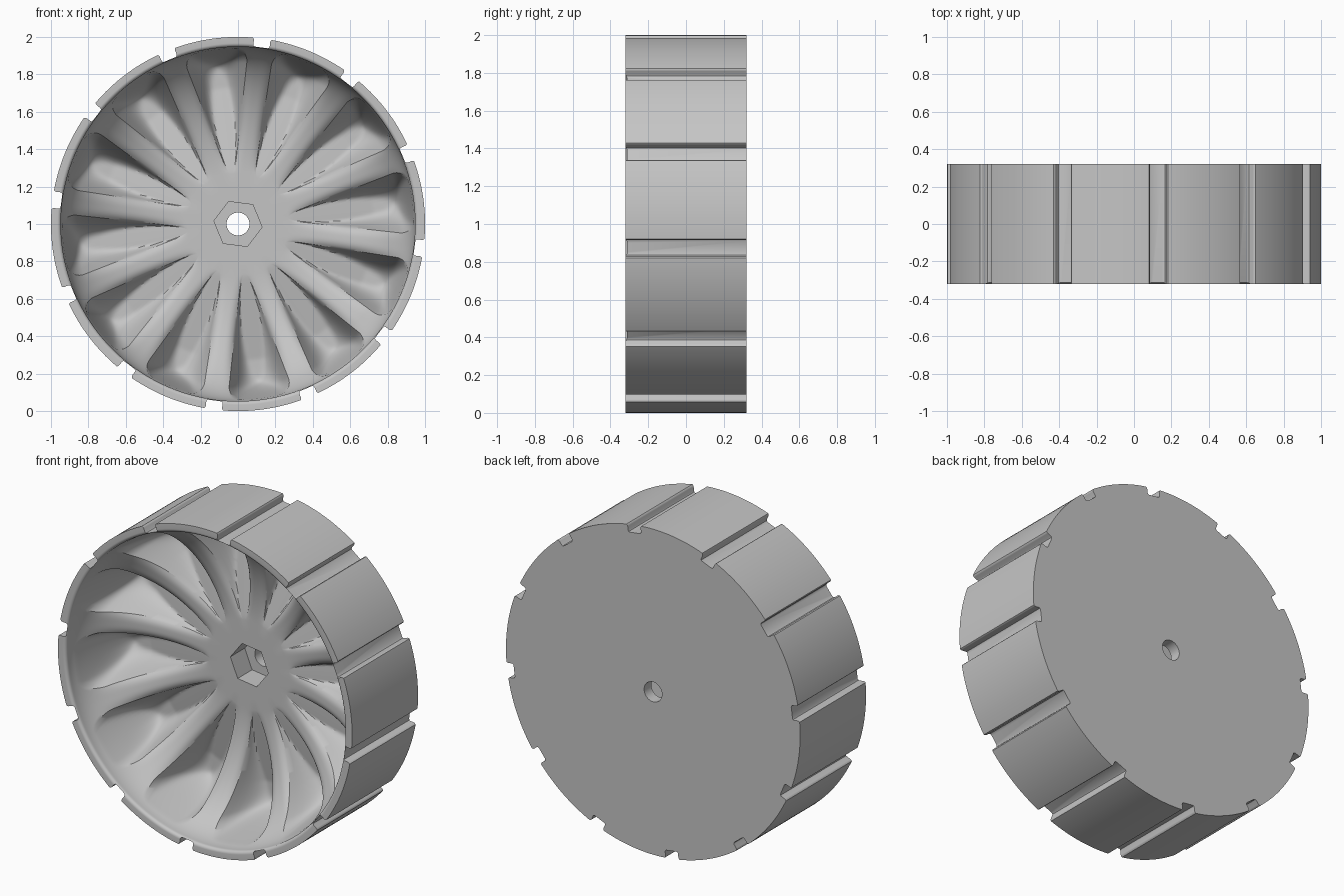
import bpy, bmesh, math
from mathutils import Matrix

if "Cube" in bpy.data.objects:
    bpy.data.objects.remove(bpy.data.objects["Cube"])

COUNT = 12                        # pockets, spokes and notches
SECTOR = 2 * math.pi / COUNT
START = math.radians(7.5)         # direction of the first pocket
HALF_DEPTH = 0.32
HUB_R, HUB_Y = 0.27, 0.11
RIM_IN, LIP = 0.947, 0.02         # dish mouth and the rounding around it
POCKET_IN, POCKET_OUT = 0.275, 0.94

grey = bpy.data.materials.new("plain_grey")
grey.use_nodes = True
grey.diffuse_color = (0.56, 0.56, 0.56, 1)
grey.node_tree.nodes["Principled BSDF"].inputs["Base Color"].default_value = grey.diffuse_color


def clamp(v):
    return max(0.0, min(1.0, v))


def bowl(r):
    """Elliptical dish from the hub up to the rim rounding."""
    t = clamp((r - HUB_R) / (RIM_IN - HUB_R))
    return HUB_Y - (HUB_Y + HALF_DEPTH - LIP) * (1 - math.sqrt(1 - t * t))


def pocket_half_width(r):
    """Wedge outline with rounded ends."""
    r = max(POCKET_IN, min(POCKET_OUT, r))
    w = 0.02 + 0.24 * (r - 0.28)
    corner = clamp((r - 0.865) / (POCKET_OUT - 0.865))
    tip = clamp((0.31 - r) / 0.036)
    w -= 0.075 * (1 - math.sqrt(1 - corner ** 2))
    return max(0.004, w * math.sqrt(1 - tip ** 2))


def smooth_min(a, b, k):
    h = max(k - abs(a - b), 0) / k
    return min(a, b) - h * h * k / 4


def surface(r, s, q):
    """Depth at radius r; s = distance inside the pocket, q = 0..1 from spoke crest to edge."""
    span = clamp((r - HUB_R) / (POCKET_OUT - HUB_R))
    y = bowl(r) + 0.022 * q ** 3 * math.sin(math.pi * span)
    end = min(5 * (POCKET_OUT - r), 3 * (r - POCKET_IN))
    side = 3.2 * s
    if side <= 0 or end <= 0:
        return y
    wall = smooth_min(side, end, 0.7 * max(side, end))
    floor = HUB_Y + 0.085 * clamp((r - 0.28) / 0.45)
    gap = max(floor - y, 0.001)
    return max(y, smooth_min(y + wall, floor, 0.7 * gap))


# Wheel body: rings whose columns follow the pocket outlines
INNER, OUTER, ROWS = 18, 6, 64
bm = bmesh.new()


def ring(r, depth=None):
    verts = []
    w = pocket_half_width(r)
    phi = w / max(r, POCKET_IN)
    for n in range(COUNT):
        mid = START + n * SECTOR
        columns = []
        for i in range(INNER + 1):
            t = 2 * i / INNER - 1
            columns.append((phi * t, w * (1 - abs(t)), 1))
        for i in range(1, 2 * OUTER):
            t = i / (2 * OUTER)
            columns.append((phi + (SECTOR - 2 * phi) * t, 0, abs(2 * t - 1)))
        for a, s, q in columns:
            y = surface(r, s, q) if depth is None else depth
            verts.append(bm.verts.new((r * math.cos(mid + a), y, 1 + r * math.sin(mid + a))))
    return verts


rings = [ring(0.2)]
for i in range(ROWS):
    rings.append(ring(HUB_R + (RIM_IN - HUB_R) * math.sin(math.pi / 2 * i / ROWS)))
for i in range(6):
    a = math.pi / 2 * i / 5
    rings.append(ring(RIM_IN + LIP * (1 - math.cos(a)),
                      LIP - HALF_DEPTH - LIP * math.sin(a)))
rings += [ring(1, -HALF_DEPTH), ring(1, HALF_DEPTH)]
for a, b in zip(rings, rings[1:]):
    for i in range(len(a)):
        j = (i + 1) % len(a)
        bm.faces.new((a[i], a[j], b[j], b[i]))
bm.faces.new(rings[0])
bm.faces.new(rings[-1])
bmesh.ops.recalc_face_normals(bm, faces=bm.faces)
mesh = bpy.data.meshes.new("wheel_body")
bm.to_mesh(mesh)
bm.free()
mesh.materials.append(grey)
wheel = bpy.data.objects.new("wheel_body", mesh)
bpy.context.collection.objects.link(wheel)


# Cutters
def prism(bm, outline, y0, y1):
    """Extrude an (x, z) outline, given about the axle, along y."""
    front = [bm.verts.new((x, y0, 1 + z)) for x, z in outline]
    back = [bm.verts.new((x, y1, 1 + z)) for x, z in outline]
    for i in range(len(front)):
        j = (i + 1) % len(front)
        bm.faces.new((front[i], front[j], back[j], back[i]))
    bm.faces.new(front)
    bm.faces.new(back)
    return front + back


def polygon(sides, r, turn=0):
    return [(r * math.cos(turn + math.tau * i / sides),
             r * math.sin(turn + math.tau * i / sides)) for i in range(sides)]


def cut(name, fill):
    bm = bmesh.new()
    fill(bm)
    bmesh.ops.recalc_face_normals(bm, faces=bm.faces)
    me = bpy.data.meshes.new(name)
    bm.to_mesh(me)
    bm.free()
    me.materials.append(grey)
    cutter = bpy.data.objects.new(name, me)
    bpy.context.collection.objects.link(cutter)
    cutter.hide_render = True
    mod = wheel.modifiers.new(name, "BOOLEAN")
    mod.operation, mod.solver, mod.object = "DIFFERENCE", "EXACT", cutter
    bpy.context.view_layer.objects.active = wheel
    bpy.ops.object.modifier_apply(modifier=name)
    bpy.data.objects.remove(cutter)


def notches(bm):
    # Rounded floor corners and eased outer lips
    half = [(0.034, 0.952), (0.041, 0.955), (0.044, 0.962), (0.044, 0.986),
            (0.046, 0.993), (0.052, 1.0), (0.06, 1.05)]
    outline = [(-x, z) for x, z in reversed(half)] + half
    for n in range(COUNT):
        verts = prism(bm, outline, -0.5, 0.5)
        angle = START + (n + 0.5) * SECTOR - math.pi / 2
        bmesh.ops.rotate(bm, verts=verts, cent=(0, 0, 1),
                         matrix=Matrix.Rotation(-angle, 3, "Y"))


cut("tread_notches", notches)
cut("hex_socket", lambda b: prism(b, polygon(6, 0.13, -START), -0.1, 0.25))
cut("axle_hole", lambda b: prism(b, polygon(40, 0.061), 0.0, 0.5))

# Shading
bpy.ops.object.select_all(action="DESELECT")
wheel.select_set(True)
bpy.context.view_layer.objects.active = wheel
bpy.ops.object.shade_smooth_by_angle(angle=math.radians(32))
